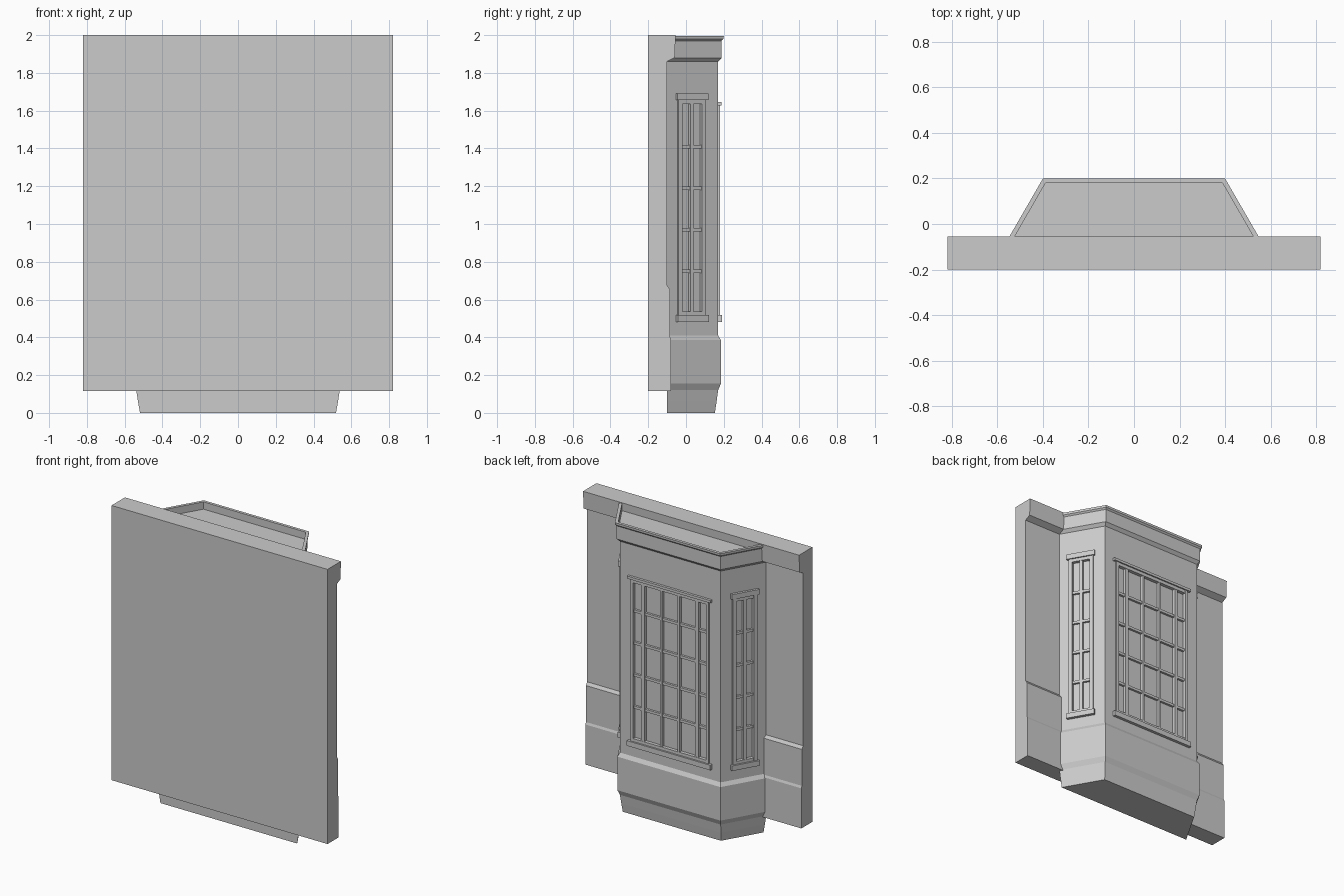
import bpy, bmesh
from math import radians, tan
from mathutils import Matrix, Vector

if "Cube" in bpy.data.objects:
    bpy.data.objects.remove(bpy.data.objects["Cube"])

T30 = tan(radians(30))
BACK = -0.1


def finish(name, bm):
    bmesh.ops.recalc_face_normals(bm, faces=bm.faces)
    me = bpy.data.meshes.new(name)
    bm.to_mesh(me)
    bm.free()
    ob = bpy.data.objects.new(name, me)
    bpy.context.collection.objects.link(ob)
    return ob


def loft(name, rings):
    """Skin a stack of closed point rings and cap both ends."""
    bm = bmesh.new()
    vs = [[bm.verts.new(p) for p in ring] for ring in rings]
    n = len(vs[0])
    for a, b in zip(vs, vs[1:]):
        for i in range(n):
            j = (i + 1) % n
            bm.faces.new((a[i], a[j], b[j], b[i]))
    bm.faces.new(vs[0])
    bm.faces.new(vs[-1])
    return finish(name, bm)


def box(bm, x0, x1, y0, y1, z0, z1):
    m = (Matrix.Translation(((x0 + x1) / 2, (y0 + y1) / 2, (z0 + z1) / 2))
         @ Matrix.Diagonal((x1 - x0, y1 - y0, z1 - z0, 1)))
    bmesh.ops.create_cube(bm, size=1, matrix=m)


# Wall: side profile (y, z) swept along x
wall_profile = [(-0.2, 0.115), (-0.08, 0.115), (-0.08, 0.39), (-0.086, 0.405),
                (-0.086, 0.655), (-0.1, 0.675), (-0.1, 1.86), (-0.06, 1.88),
                (-0.055, 2.0), (-0.2, 2.0)]
loft("wall", [[(x, y, z) for y, z in wall_profile] for x in (-0.82, 0.82)])


# Bay: mitred trapezoid plan following a moulding profile (front y, z)
def bay_ring(y, z):
    d = 0.2 - y
    xf = 0.4 - d * T30
    xb = xf + (y - BACK) * T30
    return [(-xb, BACK, z), (xb, BACK, z), (xf, y, z), (-xf, y, z)]


bay_profile = [(0.153, 0), (0.162, 0.06), (0.17, 0.12), (0.185, 0.155),
               (0.185, 0.385), (0.17, 0.41), (0.17, 1.86), (0.189, 1.88),
               (0.189, 1.97), (0.199, 1.98), (0.2, 1.995), (0.18, 1.995),
               (0.18, 1.945)]
bay = loft("bay", [bay_ring(y, z) for y, z in bay_profile])

# Windows: frame, glazing bars, head and sill in a shallow recess
Z0, Z1, DEPTH = 0.515, 1.65, 0.015


def window(name, matrix, half, rail, over, mullions, z1, head):
    bm = bmesh.new()
    for s in (-1, 1):
        a, b = sorted((s * half, s * (half - rail)))
        box(bm, a, b, -0.02, 0.01, Z0, z1)
    box(bm, -half, half, -0.02, 0.008, z1 - 0.022, z1)
    box(bm, -half, half, -0.02, 0.008, Z0, Z0 + 0.022)
    for x, w in mullions:
        box(bm, x - w / 2, x + w / 2, -0.02, 0.006, Z0, z1)
    for i in range(1, 5):
        z = 0.53 + i * 0.22
        box(bm, -half, half, -0.02, 0.0, z - 0.009, z + 0.009)
    box(bm, -half - over, half + over, -0.02, 0.017, z1, z1 + head)
    box(bm, -half - over, half + over, -0.02, 0.02, 0.482, Z0 + 0.002)
    ob = finish(name, bm)
    ob.matrix_world = matrix

    cb = bmesh.new()
    box(cb, -half + 0.005, half - 0.005, -DEPTH, 0.05, Z0 + 0.005, z1 - 0.005)
    cutter = finish(name + "_cutter", cb)
    cutter.matrix_world = matrix
    cutter.hide_render = True
    cutter.hide_set(True)
    mod = bay.modifiers.new(name + "_recess", 'BOOLEAN')
    mod.operation = 'DIFFERENCE'
    mod.solver = 'EXACT'
    mod.object = cutter


front_bars = [(s * x, w) for s in (-1, 1) for x, w in ((0.205, 0.024), (0.067, 0.014))]
window("front_window", Matrix.Translation((0, 0.17, 0)), 0.297, 0.02, 0.02,
       front_bars, 1.628, 0.018)
for name, s in (("right_window", 1), ("left_window", -1)):
    y = 0.029
    x = bay_ring(0.17, 0)[1][0] - (y - BACK) * T30
    m = Matrix.Translation((s * x, y, 0)) @ Matrix.Rotation(radians(-60 * s), 4, 'Z')
    window(name, m, 0.084, 0.024, 0.011, [(0, 0.02)], Z1 + 0.006, 0.035)

# Bake the recesses into the bay and remove the cutters
bpy.context.view_layer.update()
dg = bpy.context.evaluated_depsgraph_get()
baked = bpy.data.meshes.new_from_object(bay.evaluated_get(dg))
bay.modifiers.clear()
bay.data = baked
for ob in [o for o in bpy.data.objects if o.name.endswith("_cutter")]:
    bpy.data.objects.remove(ob)
